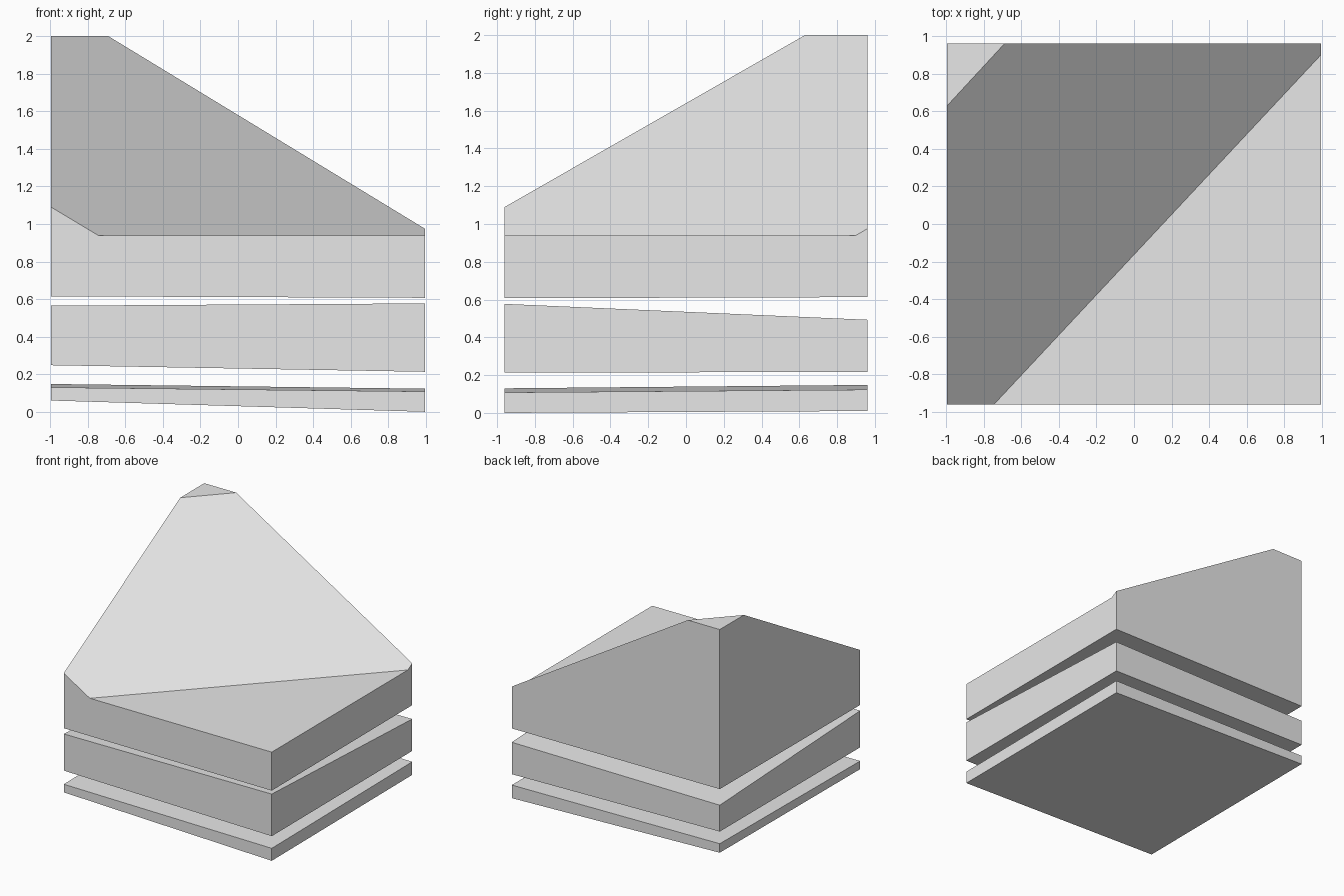
import bpy

# Remove the default cube
cube = bpy.data.objects.get("Cube")
if cube:
    bpy.data.objects.remove(cube, do_unlink=True)

X, Y = 0.995, 0.96
CORNERS = [(-X, -Y), (X, -Y), (X, Y), (-X, Y)]

grey = bpy.data.materials.new("light grey")
grey.use_nodes = True
grey.diffuse_color = (0.8, 0.8, 0.8, 1)
grey.node_tree.nodes["Principled BSDF"].inputs["Base Color"].default_value = (0.8, 0.8, 0.8, 1)


def solid(name, verts, faces):
    mesh = bpy.data.meshes.new(name)
    mesh.from_pydata(verts, [], faces)
    mesh.validate()
    mesh.materials.append(grey)
    obj = bpy.data.objects.new(name, mesh)
    bpy.context.collection.objects.link(obj)
    return obj


def ring(heights):
    """Four corner points, counter-clockwise from the front, at given heights."""
    return [(x, y, z) for (x, y), z in zip(CORNERS, heights)]


def slab(name, low, high):
    """Straight-sided block with a tilted bottom and top."""
    sides = [(i, (i + 1) % 4, (i + 1) % 4 + 4, i + 4) for i in range(4)]
    solid(name, ring(low) + ring(high), [(3, 2, 1, 0), (4, 5, 6, 7)] + sides)


# Two lower layers
slab("bottom_layer", (0.06, 0.0, 0.01, 0.07), (0.13, 0.108, 0.123, 0.148))
slab("middle_layer", (0.248, 0.213, 0.217, 0.253), (0.565, 0.577, 0.493, 0.481))

# Upper layer: flat ledge, diagonal slope and clipped peak
ledge, peak = 0.94, 2.0
rim = [
    (-X, -Y, 1.09),        # 4 slope foot, front
    (-0.745, -Y, ledge),   # 5 crease, front
    (X, -Y, ledge),        # 6 ledge corner
    (X, 0.9, ledge),       # 7 crease, side
    (X, Y, 0.975),         # 8 slope foot, back
    (-0.69, Y, peak),      # 9 peak edge, back
    (-X, Y, peak),         # 10 peak corner
    (-X, 0.63, peak),      # 11 peak edge, side
]
solid("upper_layer", ring((0.615, 0.607, 0.613, 0.62)) + rim, [
    (3, 2, 1, 0),          # underside
    (0, 1, 6, 5, 4),       # front
    (1, 2, 8, 7, 6),       # +x side
    (2, 3, 10, 9, 8),      # back
    (3, 0, 4, 11, 10),     # -x side
    (5, 6, 7),             # ledge
    (4, 5, 7, 8, 9, 11),   # slope
    (9, 10, 11),           # peak
])
